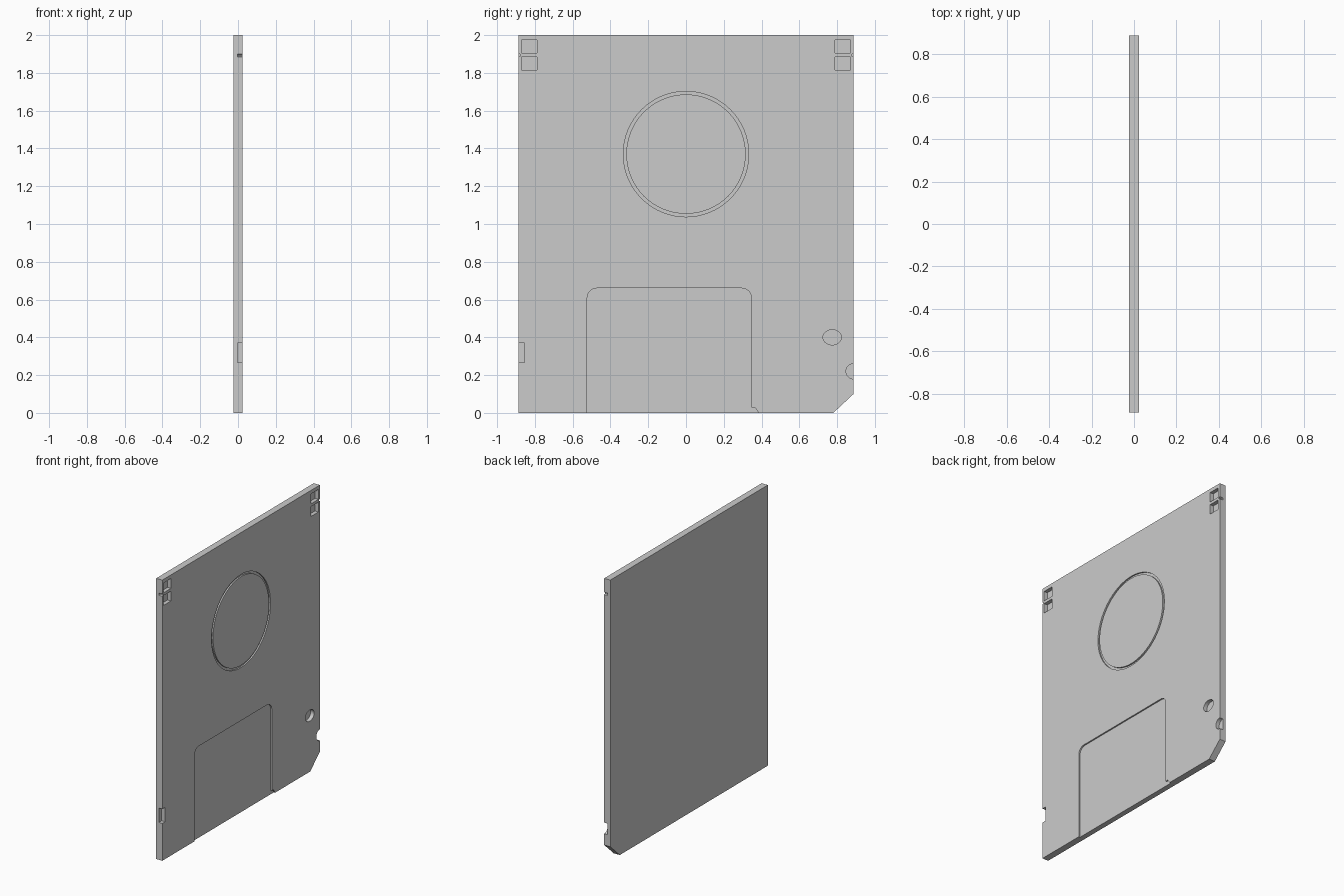
import bpy, bmesh, math

if "Cube" in bpy.data.objects:
    bpy.data.objects.remove(bpy.data.objects["Cube"])

T = 0.024          # half thickness
W = 0.887          # half width
POCKET = -0.003    # floor of the deep pockets
OUT = 0.06         # cutters reach beyond the face


def bridge(bm, a, b):
    n = len(a)
    for i in range(n):
        bm.faces.new((a[i], a[(i + 1) % n], b[(i + 1) % n], b[i]))


def ring(bm, pts, x):
    return [bm.verts.new((x, y, z)) for y, z in pts]


def prism(bm, pts, x0, x1=OUT):
    a, b = ring(bm, pts, x0), ring(bm, pts, x1)
    bridge(bm, a, b)
    bm.faces.new(a)
    bm.faces.new(b)


def arc(cy, cz, ry, rz, start=0, end=360, n=32):
    full = abs(end - start) == 360
    m = n if full else n - 1
    return [(cy + ry * math.cos(math.radians(start + (end - start) * i / m)),
             cz + rz * math.sin(math.radians(start + (end - start) * i / m)))
            for i in range(n)]


def rect(y0, y1, z0, z1):
    return [(y0, z0), (y1, z0), (y1, z1), (y0, z1)]


def make_object(bm, name):
    bmesh.ops.recalc_face_normals(bm, faces=bm.faces[:])
    mesh = bpy.data.meshes.new(name)
    bm.to_mesh(mesh)
    bm.free()
    ob = bpy.data.objects.new(name, mesh)
    bpy.context.collection.objects.link(ob)
    return ob


# Disk shell with one clipped corner
bm = bmesh.new()
prism(bm, [(-W, 0), (0.78, 0), (W, 0.1), (W, 2), (-W, 2)], -T, T)
shell = make_object(bm, "disk_shell")

# Cutters for every recess on the +x face
bm = bmesh.new()

# Shutter recess with rounded top corners and a small clipped foot
r = 0.05
prism(bm, [(-0.523, -0.05), (0.385, -0.05), (0.385, 0.0), (0.365, 0.028), (0.346, 0.028)]
      + arc(0.346 - r, 0.66 - r, r, r, 0, 90, 9)
      + arc(-0.523 + r, 0.66 - r, r, r, 90, 180, 9), T - 0.01)

# Circular groove around the hub
loops = [ring(bm, arc(0, 1.37, rad, rad, n=64), x)
         for rad, x in ((0.316, T - 0.01), (0.332, T - 0.01), (0.332, OUT), (0.316, OUT))]
for i in range(4):
    bridge(bm, loops[i], loops[(i + 1) % 4])

# Corner pockets and edge nicks, mirrored left and right
for s in (-1, 1):
    for z in (1.849, 1.939):
        prism(bm, rect(s * 0.83 - 0.041, s * 0.83 + 0.041, z - 0.035, z + 0.035), POCKET)
    prism(bm, arc(s * W, 1.893, 0.012, 0.008, n=12), POCKET)

# Oval pocket, half-round edge notch and square edge notch
prism(bm, arc(0.774, 0.4, 0.049, 0.04), POCKET)
prism(bm, arc(W, 0.22, 0.04, 0.04), POCKET)
prism(bm, rect(-0.95, -0.855, 0.266, 0.369), POCKET)

cutter = make_object(bm, "recess_cutter")
cutter.hide_render = True

# Cut the recesses and drop the helper
mod = shell.modifiers.new("recesses", 'BOOLEAN')
mod.operation = 'DIFFERENCE'
mod.solver = 'EXACT'
mod.object = cutter
bpy.context.view_layer.objects.active = shell
shell.select_set(True)
bpy.ops.object.modifier_apply(modifier=mod.name)
bpy.data.objects.remove(cutter)
bpy.ops.object.shade_smooth_by_angle(angle=math.radians(30))
